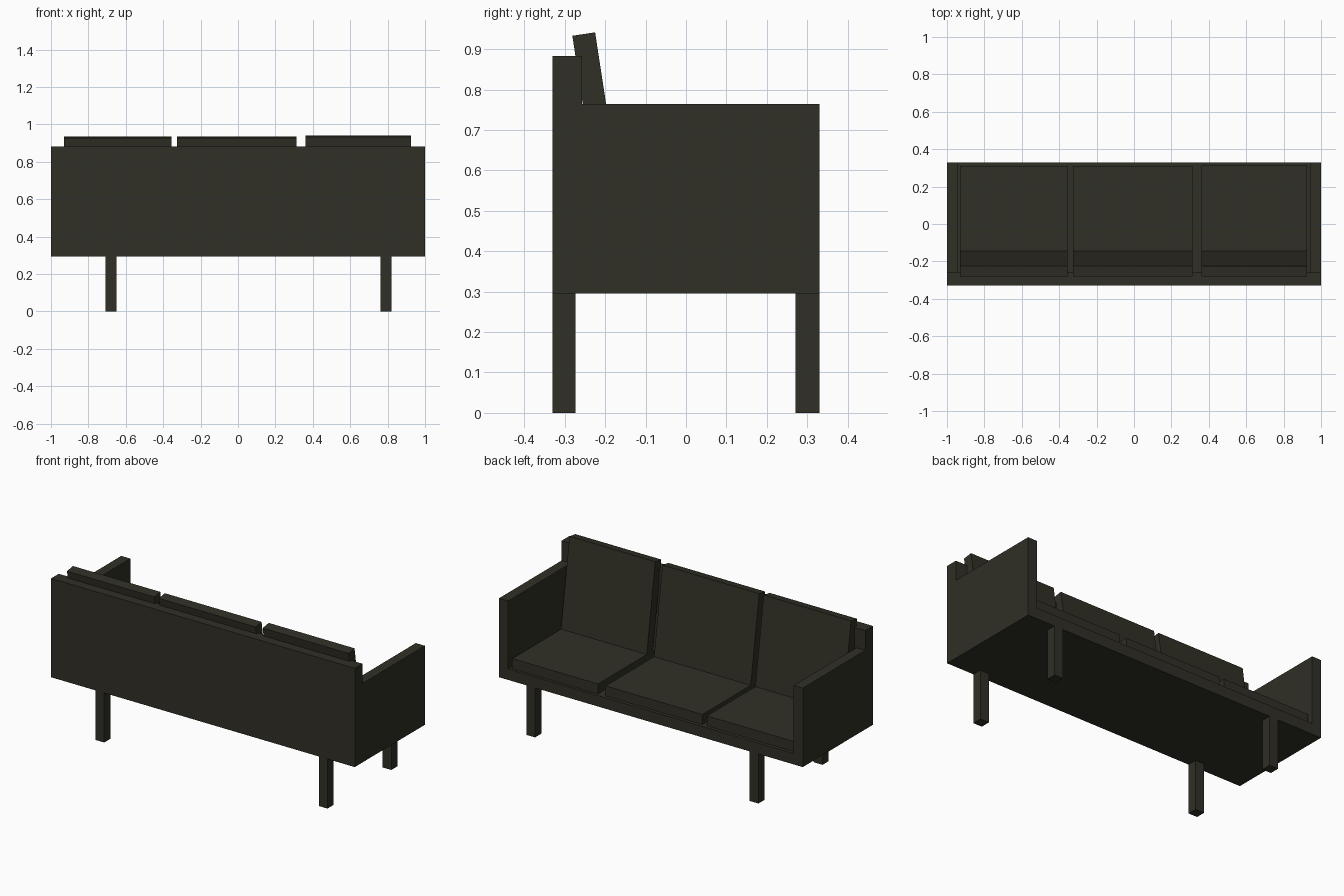
import bpy
import bmesh
from mathutils import Matrix, Vector

old = bpy.data.objects.get("Cube")
if old:
    bpy.data.objects.remove(old, do_unlink=True)

fabric = bpy.data.materials.new("dark olive")
fabric.use_nodes = True
COLOUR = (0.03, 0.029, 0.019, 1)
fabric.diffuse_color = COLOUR
fabric.node_tree.nodes["Principled BSDF"].inputs["Base Color"].default_value = COLOUR


def box(name, x, y, z, tilt=0.0, pivot=(0, 0, 0)):
    """Box between the given ranges, sheared-free tilt about the x axis at pivot."""
    bm = bmesh.new()
    bmesh.ops.create_cube(bm, size=1)
    for v in bm.verts:
        v.co = Vector([lo + (c + 0.5) * (hi - lo) for c, (lo, hi) in zip(v.co, (x, y, z))])
    bmesh.ops.rotate(bm, verts=bm.verts, cent=pivot, matrix=Matrix.Rotation(tilt, 3, "X"))
    mesh = bpy.data.meshes.new(name)
    bm.to_mesh(mesh)
    bm.free()
    mesh.materials.append(fabric)
    obj = bpy.data.objects.new(name, mesh)
    bpy.context.collection.objects.link(obj)
    return obj


BOTTOM, DECK, SEAT = 0.295, 0.36, 0.42
DEPTH, BACK_FRONT, ARM_IN = 0.33, -0.258, 0.94

# Frame
box("seat_base", (-ARM_IN, ARM_IN), (BACK_FRONT, DEPTH), (BOTTOM, DECK))
box("backrest", (-1, 1), (-DEPTH, BACK_FRONT), (BOTTOM, 0.883))
box("left_arm", (ARM_IN, 1), (BACK_FRONT, DEPTH), (BOTTOM, 0.765))
box("right_arm", (-1, -ARM_IN), (BACK_FRONT, DEPTH), (BOTTOM, 0.765))

# Cushions: seat pad and leaning back pad for each place
places = {"right": (-0.93, -0.355, 0), "middle": (-0.325, 0.312, 0), "left": (0.36, 0.925, 0.007)}
for side, (x0, x1, lift) in places.items():
    box(f"{side}_seat_cushion", (x0, x1), (-0.25, 0.31 + lift / 2), (DECK, SEAT))
    box(f"{side}_back_cushion", (x0, x1), (-0.202, -0.145), (SEAT - 0.03, 0.941 + lift),
        tilt=0.152, pivot=(0, -0.145, SEAT))

# Legs
for side, (x0, x1) in {"right": (-0.708, -0.65), "left": (0.763, 0.82)}.items():
    for end, (y0, y1) in {"front": (-DEPTH, -0.273), "rear": (0.271, DEPTH)}.items():
        box(f"{end}_{side}_leg", (x0, x1), (y0, y1), (0, BOTTOM))
